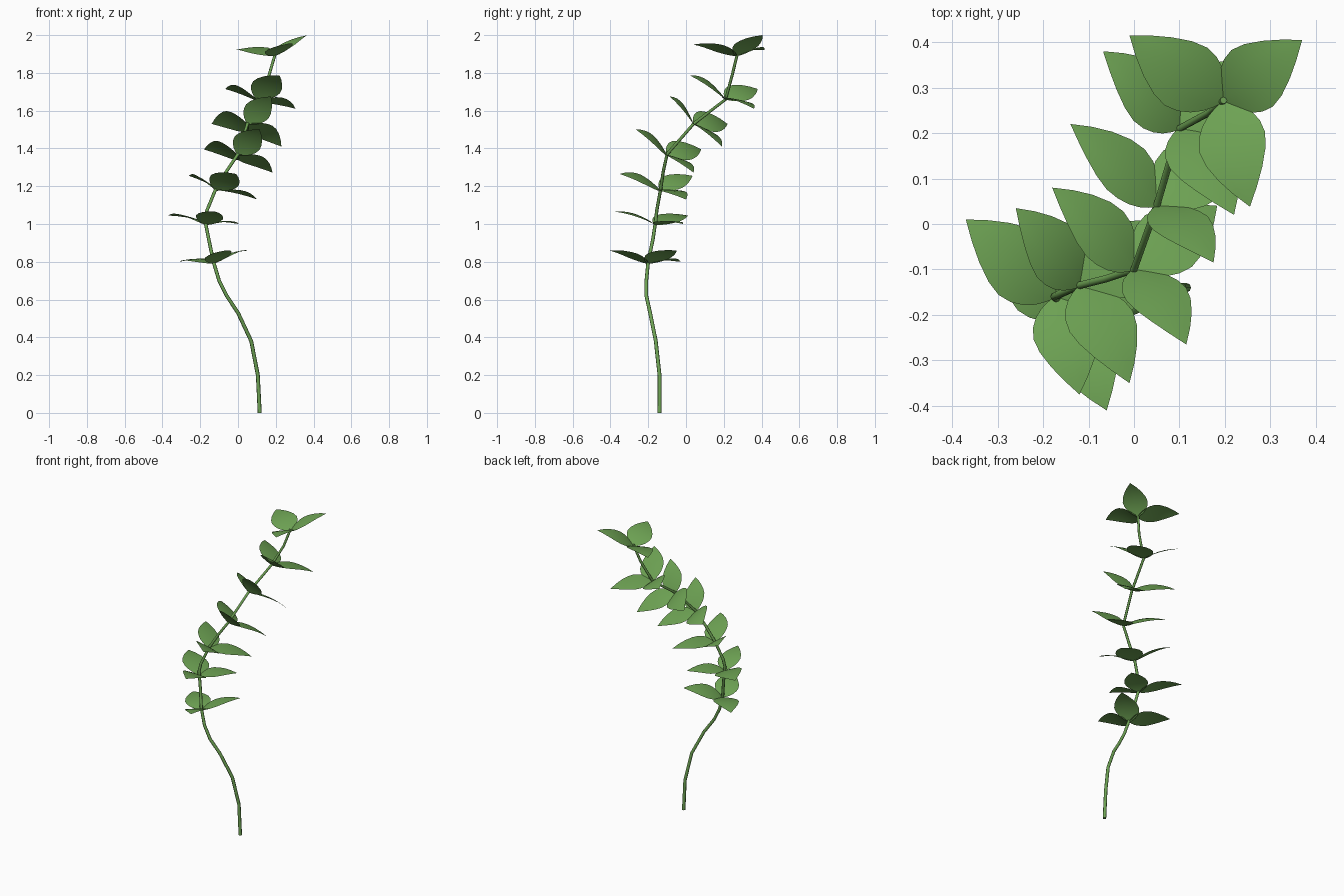
import bpy
import bmesh
from mathutils import Vector

cube = bpy.data.objects.get("Cube")
if cube:
    bpy.data.objects.remove(cube, do_unlink=True)

green = bpy.data.materials.new("leaf green")
green.use_nodes = True
green.diffuse_color = (0.155, 0.365, 0.088, 1)
green.node_tree.nodes["Principled BSDF"].inputs["Base Color"].default_value = green.diffuse_color

# Stem: a gently kinked path, thinner towards the top
path = [(0.115, -0.14, 0), (0.105, -0.14, 0.2), (0.07, -0.16, 0.38), (0, -0.19, 0.53),
        (-0.06, -0.21, 0.62), (-0.1, -0.21, 0.7), (-0.13, -0.2, 0.8), (-0.155, -0.175, 0.92),
        (-0.175, -0.16, 1.02), (-0.165, -0.155, 1.07), (-0.12, -0.135, 1.18),
        (-0.06, -0.12, 1.28), (0, -0.1, 1.37), (0.05, 0.04, 1.53), (0.1, 0.21, 1.66),
        (0.165, 0.245, 1.79), (0.197, 0.272, 1.9)]
curve = bpy.data.curves.new("stem", "CURVE")
curve.dimensions = "3D"
curve.bevel_depth = 0.01
curve.bevel_resolution = 2
curve.use_fill_caps = True
spline = curve.splines.new("POLY")
spline.points.add(len(path) - 1)
for i, (point, co) in enumerate(zip(spline.points, path)):
    point.co = (*co, 1)
    point.radius = 1.05 - 0.3 * i / len(path)
spline.use_smooth = True
curve.materials.append(green)
bpy.context.collection.objects.link(bpy.data.objects.new("stem", curve))

# Leaf half width along its length, both as a share of the length
OUTLINE = [(0, 0.02), (0.04, 0.09), (0.1, 0.17), (0.18, 0.24), (0.28, 0.292), (0.4, 0.315),
           (0.54, 0.285), (0.7, 0.21), (0.85, 0.115), (1, 0)]


def make_leaf(name, base, tip, normal):
    """Pointed oval blade that arches along its length."""
    axis = tip - base
    length = axis.length
    side = normal.cross(axis).normalized()
    up = axis.cross(side).normalized()
    bm = bmesh.new()
    rows = []
    for t, w in OUTLINE:
        mid = base + axis * t + up * length * 0.32 * t * (1 - t)
        offsets = (-1, -0.5, 0, 0.5, 1) if w else (0,)
        rows.append([bm.verts.new(mid + side * s * w * length
                                  - up * length * 0.04 * w * s * s) for s in offsets])
    for a, b in zip(rows, rows[1:]):
        for i in range(4):
            if len(b) > 1:
                bm.faces.new((a[i], b[i], b[i + 1], a[i + 1]))
            else:
                bm.faces.new((a[i], b[0], a[i + 1]))
    bmesh.ops.recalc_face_normals(bm, faces=bm.faces)
    bm.normal_update()
    if sum(f.normal.dot(up) for f in bm.faces) < 0:
        bmesh.ops.reverse_faces(bm, faces=bm.faces)
    mesh = bpy.data.meshes.new(name)
    bm.to_mesh(mesh)
    bm.free()
    mesh.shade_smooth()
    mesh.materials.append(green)
    bpy.context.collection.objects.link(bpy.data.objects.new(name, mesh))


# Whorls from bottom to top: node, then tips of right, front and left leaves
whorls = [
    [(-0.13, -0.2, 0.79), (-0.31, -0.03, 0.8), (-0.06, -0.41, 0.86), (0.055, -0.05, 0.86)],
    [(-0.172, -0.16, 0.995), (-0.37, 0.01, 1.045), (-0.12, -0.375, 1.065), (0.005, -0.015, 1.0)],
    [(-0.12, -0.137, 1.18), (-0.26, 0.035, 1.255), (-0.01, -0.35, 1.265), (0.1, 0, 1.13)],
    [(0, -0.1, 1.365), (-0.18, 0.08, 1.395), (0.115, -0.265, 1.5), (0.183, 0.04, 1.272)],
    [(0.05, 0.04, 1.53), (-0.14, 0.22, 1.53), (0.175, -0.085, 1.675), (0.23, 0.19, 1.41)],
    [(0.1, 0.21, 1.66), (-0.068, 0.38, 1.715), (0.22, 0.02, 1.787), (0.305, 0.36, 1.61)],
    [(0.197, 0.27, 1.89), (-0.01, 0.415, 1.922), (0.255, 0.038, 1.95), (0.37, 0.405, 2.0)],
]
for level, whorl in enumerate(whorls, 1):
    node, *tips = [Vector(p) for p in whorl]
    normal = (tips[1] - tips[0]).cross(tips[2] - tips[0]).normalized()
    for place, tip in zip(("right", "front", "left"), tips):
        make_leaf(f"{place}_leaf_{level}", node, tip, normal)
